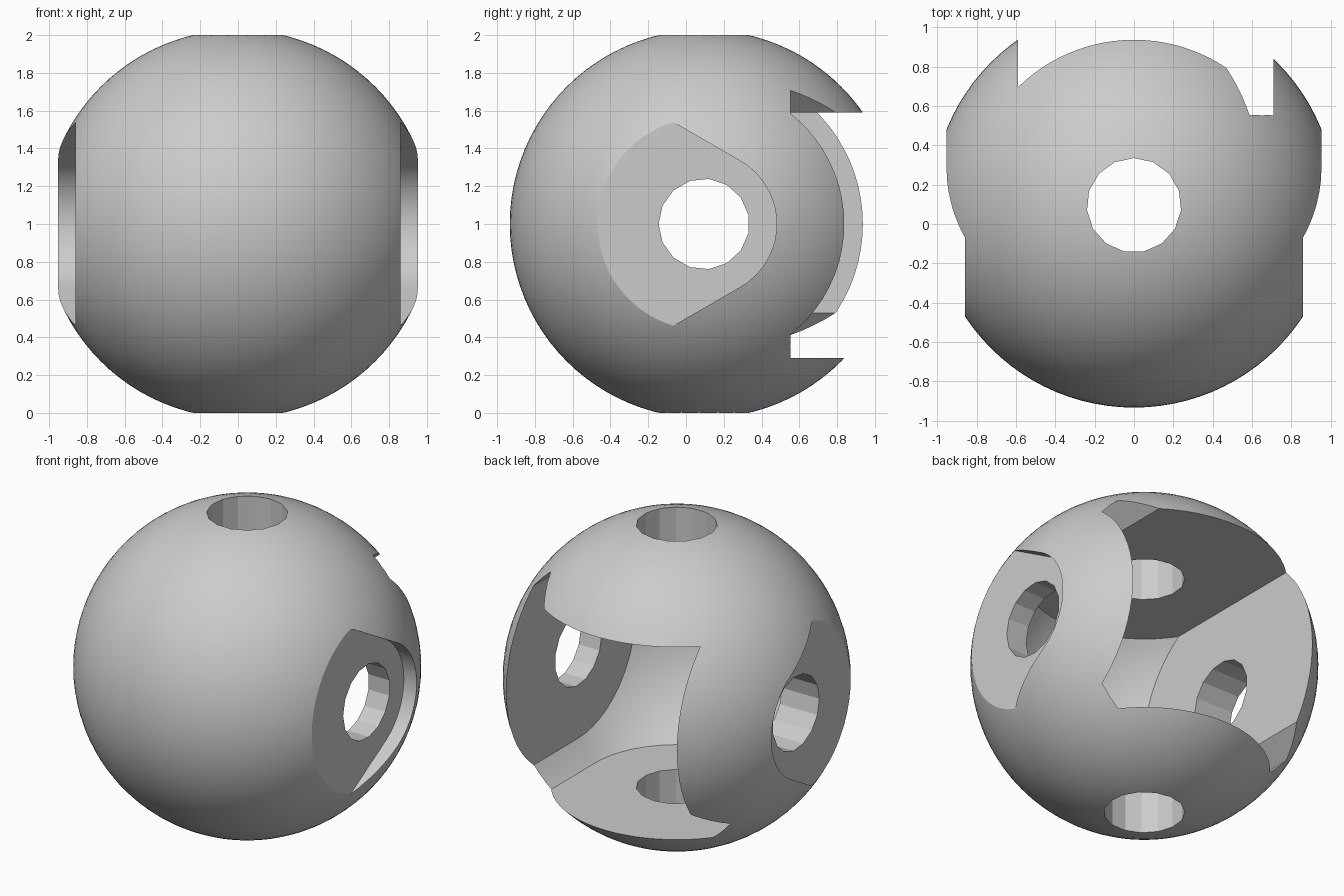
import bpy, bmesh, math
from mathutils import Matrix, Vector

if "Cube" in bpy.data.objects:
    bpy.data.objects.remove(bpy.data.objects["Cube"], do_unlink=True)

CENTRE = Vector((0, 0.095, 1))
BALL_R, CAVITY_R, HOLE_R = 1.028, 0.92, 0.24
NEAR, FAR = 0.59, 0.71          # cavity wall distances from the centre
FLAT_X, BOSS_R = 0.86, 0.385    # side recess depth and rounded end

grey = bpy.data.materials.new("plain_grey")
grey.use_nodes = True
grey.diffuse_color = (0.6, 0.6, 0.6, 1)
grey.node_tree.nodes["Principled BSDF"].inputs["Base Color"].default_value = (0.6, 0.6, 0.6, 1)


def finish(name, bm):
    bmesh.ops.recalc_face_normals(bm, faces=bm.faces)
    mesh = bpy.data.meshes.new(name)
    bm.to_mesh(mesh)
    bm.free()
    mesh.materials.append(grey)
    ob = bpy.data.objects.new(name, mesh)
    ob.location = CENTRE
    bpy.context.collection.objects.link(ob)
    return ob


def prism(name, points, depth):
    """Extrude a closed outline by the vector depth."""
    bm = bmesh.new()
    face = bm.faces.new([bm.verts.new(p) for p in points])
    out = bmesh.ops.extrude_face_region(bm, geom=[face])["geom"]
    bmesh.ops.translate(bm, vec=depth, verts=[v for v in out if isinstance(v, bmesh.types.BMVert)])
    return finish(name, bm)


def combine(target, tool, operation):
    """Apply a boolean and discard the tool."""
    tool.hide_render = True
    mod = target.modifiers.new(operation.lower(), "BOOLEAN")
    mod.operation, mod.solver, mod.object = operation, "EXACT", tool
    bpy.context.view_layer.update()
    bpy.ops.object.select_all(action="DESELECT")
    bpy.context.view_layer.objects.active = target
    target.select_set(True)
    bpy.ops.object.modifier_apply(modifier=mod.name)
    bpy.data.objects.remove(tool, do_unlink=True)


# Outer ball
bm = bmesh.new()
bmesh.ops.create_uvsphere(bm, u_segments=96, v_segments=48, radius=BALL_R)
ball = finish("ball_shell", bm)

# Cavity: round-ended bore opening to the back
bm = bmesh.new()
steps = 20
arc = [i * math.pi / 2 / steps for i in range(steps + 1)]
path = [(CAVITY_R * math.sin(a), -CAVITY_R * math.cos(a), 0) for a in arc]
path += [(CAVITY_R, 1.4, 0), (0, 1.4, 0)]
verts = [bm.verts.new(p) for p in path]
edges = [bm.edges.new(pair) for pair in zip(verts, verts[1:])]
bmesh.ops.spin(bm, geom=verts + edges, cent=(0, 0, 0), axis=(0, 1, 0),
               angle=2 * math.pi, steps=80, use_duplicate=False)
bmesh.ops.remove_doubles(bm, verts=bm.verts, dist=1e-4)
cavity = finish("cavity_cutter", bm)

# Flat inner walls with the two diagonal corners
gap = FAR - NEAR
outline = [(-NEAR, NEAR), (NEAR - gap, NEAR), (FAR, FAR + gap),
           (FAR, -FAR), (-FAR - gap, -FAR), (-NEAR, gap - NEAR)]
walls = prism("wall_cutter", [(x, -1.5, z) for x, z in outline], Vector((0, 3, 0)))
combine(cavity, walls, "INTERSECT")
combine(ball, cavity, "DIFFERENCE")

# Flared recesses on both sides
angles = [math.radians(-60 + 120 * i / 20) for i in range(21)]
rounded = [(BOSS_R * math.cos(a), BOSS_R * math.sin(a)) for a in angles]
y, z = rounded[-1]
end_z = z + (y + 1.2) * math.tan(math.radians(30))
recess = rounded + [(-1.2, end_z), (-1.2, -end_z)]
for side in (-1, 1):
    cutter = prism("recess_cutter", [(side * FLAT_X, y, z) for y, z in recess],
                   Vector((side * 0.5, 0, 0)))
    combine(ball, cutter, "DIFFERENCE")

# Through holes, sideways and vertical
turns = [2 * math.pi * i / 15 for i in range(15)]
ring = [(HOLE_R * math.cos(a), HOLE_R * math.sin(a)) for a in turns]
side_hole = prism("side_hole_cutter", [(-1.5, -c, s) for c, s in ring], Vector((3, 0, 0)))
combine(ball, side_hole, "DIFFERENCE")
upright_hole = prism("upright_hole_cutter", [(s, c, -1.5) for c, s in ring], Vector((0, 0, 3)))
combine(ball, upright_hole, "DIFFERENCE")

bpy.ops.object.shade_smooth_by_angle(angle=math.radians(20))
